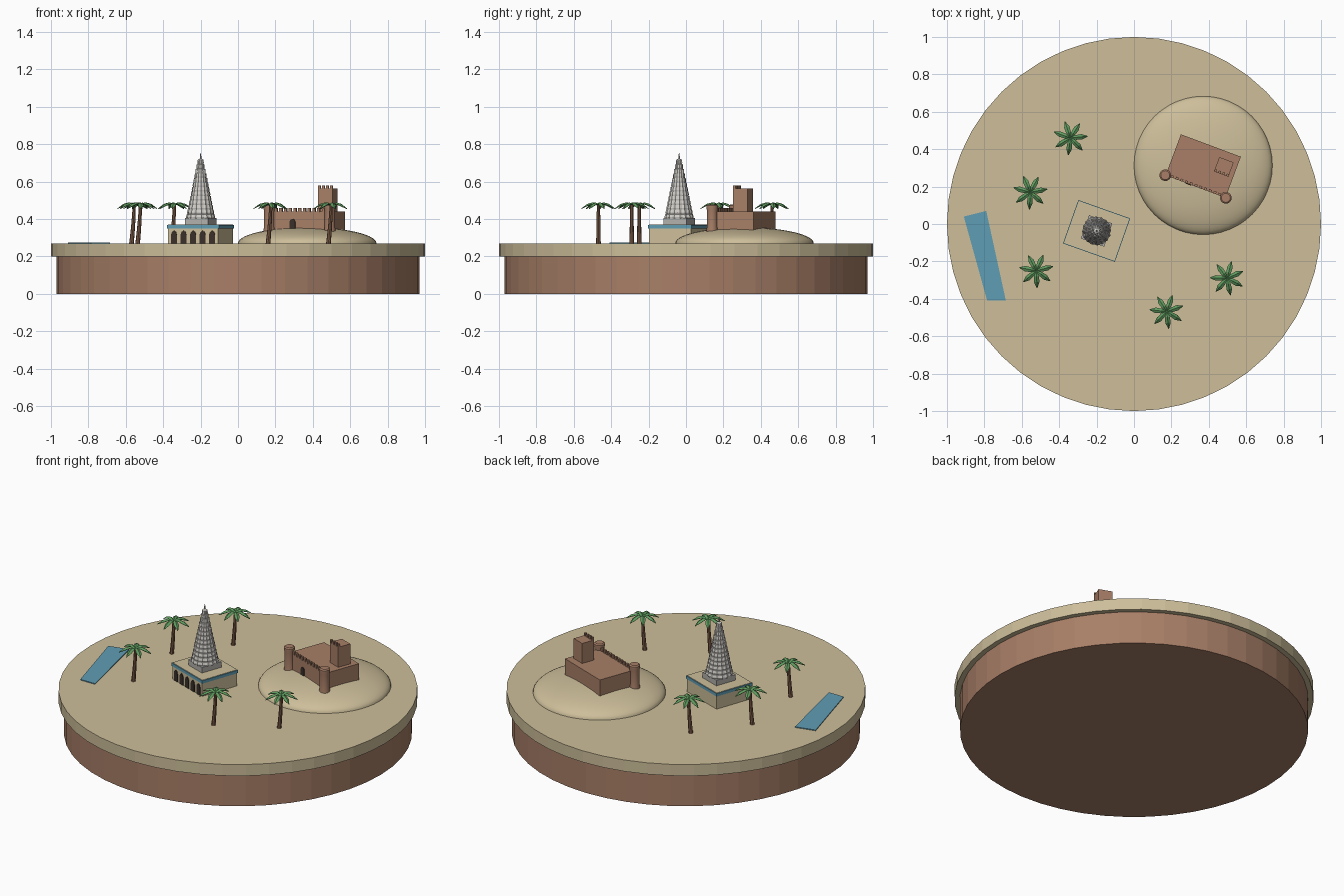
import bpy, bmesh
from math import sin, cos, pi, radians
from mathutils import Matrix, Vector

cube = bpy.data.objects.get("Cube")
if cube:
    bpy.data.objects.remove(cube)


def material(name, hex_code):
    rgb = [int(hex_code[i:i + 2], 16) / 255 for i in (0, 2, 4)]
    lin = [c / 12.92 if c < 0.04 else ((c + 0.055) / 1.055) ** 2.4 for c in rgb]
    m = bpy.data.materials.new(name)
    m.use_nodes = True
    m.diffuse_color = (*lin, 1)
    m.node_tree.nodes["Principled BSDF"].inputs["Base Color"].default_value = (*lin, 1)
    return m


SAND = material("sand", "cdbe9a")
EARTH = material("reddish earth", "a87f67")
STONE = material("pale stone", "d4d1cb")
GREY = material("grey stone", "b3b1ac")
BLUE = material("water blue", "5f9db3")
DARK = material("dark opening", "3a302b")
TRUNK = material("palm bark", "83604a")
LEAF = material("palm green", "5f9a5e")


def make(name, verts, faces, mat, place=None, smooth=None):
    mesh = bpy.data.meshes.new(name)
    mesh.from_pydata(verts, [], faces)
    bm = bmesh.new()
    bm.from_mesh(mesh)
    bmesh.ops.recalc_face_normals(bm, faces=bm.faces)
    bm.to_mesh(mesh)
    bm.free()
    mesh.materials.append(mat)
    ob = bpy.data.objects.new(name, mesh)
    bpy.context.collection.objects.link(ob)
    if place:
        ob.matrix_world = place
    if smooth:
        bpy.ops.object.select_all(action="DESELECT")
        bpy.context.view_layer.objects.active = ob
        ob.select_set(True)
        bpy.ops.object.shade_smooth_by_angle(angle=radians(smooth))
    return ob


def lathe(name, profile, n, mat, place=None, smooth=None, flute=0):
    """Closed solid of revolution; flute pulls every second side inward."""
    verts = [(r * (1 - flute * (i % 2)) * cos(2 * pi * i / n),
              r * (1 - flute * (i % 2)) * sin(2 * pi * i / n), z)
             for r, z in profile for i in range(n)]
    faces = [(k * n + i, k * n + (i + 1) % n, (k + 1) * n + (i + 1) % n, (k + 1) * n + i)
             for k in range(len(profile) - 1) for i in range(n)]
    last = (len(profile) - 1) * n
    faces += [tuple(range(n)), tuple(range(last, last + n))]
    return make(name, verts, faces, mat, place, smooth)


def prism(name, outline, low, high, mat, place=None):
    """Extrude an outline of (x, y) points from low to high."""
    n = len(outline)
    verts = [(x, y, z) for z in (low, high) for x, y in outline]
    faces = [(i, (i + 1) % n, n + (i + 1) % n, n + i) for i in range(n)]
    faces += [tuple(range(n)), tuple(range(n, 2 * n))]
    return make(name, verts, faces, mat, place)


def box(name, x, y, w, d, low, high, mat, place):
    pts = [(x + sx * w / 2, y + sy * d / 2) for sx, sy in ((-1, -1), (1, -1), (1, 1), (-1, 1))]
    return prism(name, pts, low, high, mat, place)


def site(x, y, degrees):
    return Matrix.Translation((x, y, 0)) @ Matrix.Rotation(radians(degrees), 4, "Z")


def opening(name, x, y, w, low, shoulder, top, place):
    """Thin pointed-arch plate standing on a front wall."""
    pts = [(-w / 2, low), (w / 2, low), (w / 2, shoulder), (w * 0.32, (shoulder + top) / 2 + 0.004),
           (0, top), (-w * 0.32, (shoulder + top) / 2 + 0.004), (-w / 2, shoulder)]
    upright = place @ Matrix.Translation((x, y, 0)) @ Matrix.Rotation(pi / 2, 4, "X")
    prism(name, pts, -0.001, 0.004, DARK, upright)


# Ground disc
lathe("earth_base", [(0.97, 0), (0.97, 0.2)], 48, EARTH)
lathe("sand_plate", [(1, 0.2), (1, 0.27)], 48, SAND)

# Pool
prism("pool", [(-0.91, 0.04), (-0.785, -0.41), (-0.685, -0.41), (-0.79, 0.07)], 0.268, 0.275, BLUE)

# Mound with a rounded rim
dome = [(0.37 * cos(a), 0.27 + 0.085 * sin(a)) for a in [pi / 2 * k / 14 for k in range(14)]]
lathe("mound", dome + [(0.004, 0.355)], 48, SAND, site(0.37, 0.313, 0), 50)

# Fort
fort = site(0.37, 0.31, -20.5)
box("fort_walls", 0, 0, 0.342, 0.234, 0.335, 0.44, EARTH, fort)
for i in range(11):
    box("wall_merlon", -0.135 + i * 0.027, -0.111, 0.015, 0.014, 0.438, 0.458, EARTH, fort)
box("keep", 0.105, 0.034, 0.082, 0.082, 0.43, 0.563, EARTH, fort)
for i in range(4):
    box("keep_merlon", 0.071 + i * 0.0227, 0, 0.013, 0.014, 0.56, 0.58, EARTH, fort)
tower = [(0.032, 0.325), (0.028, 0.36), (0.028, 0.445), (0.031, 0.46), (0.031, 0.472), (0.024, 0.478)]
for side in (-1, 1):
    lathe("corner_tower", tower, 20, EARTH,
          fort @ Matrix.Translation((side * 0.173, -0.117, 0)), 40)
opening("fort_gate", -0.04, -0.117, 0.032, 0.345, 0.385, 0.4, fort)

# Shrine hall with arcade and blue cornice
shrine = site(-0.2, -0.037, -19.5)
box("shrine_hall", 0, 0, 0.284, 0.238, 0.268, 0.352, SAND, shrine)
box("shrine_cornice", 0, 0, 0.294, 0.246, 0.35, 0.368, BLUE, shrine)
box("shrine_roof", 0, 0, 0.286, 0.238, 0.36, 0.37, SAND, shrine)
for i in range(5):
    opening("arcade_arch", (i - 2) * 0.054, -0.119, 0.034, 0.27, 0.315, 0.338, shrine)

# Stepped spire
box("spire_plinth", 0, 0, 0.132, 0.132, 0.368, 0.404, GREY, shrine)
tiers, steps = 13, []
for k in range(tiers):
    t = k / tiers
    r = 0.078 * (1 - t) + 0.012 * t
    z, h = 0.402 + 0.315 * t, 0.315 / tiers
    steps += [(r * 0.97, z), (r, z + h * 0.35), (r * 0.95, z + h * 0.95)]
lathe("spire", steps + [(0.006, 0.722)], 32, STONE, shrine, flute=0.06)
lathe("spire_finial", [(0.005, 0.715), (0.004, 0.735), (0.001, 0.752)], 8, GREY, shrine)


# Palms
def palm(x, y, turn):
    lathe_rings, n = 6, 8
    verts, faces = [], []
    for k in range(lathe_rings):
        t = k / (lathe_rings - 1)
        r = 0.0125 - 0.004 * t
        verts += [(x - 0.015 * (1 - t) ** 1.5 + r * cos(2 * pi * i / n),
                   y + r * sin(2 * pi * i / n), 0.265 + 0.21 * t) for i in range(n)]
    for k in range(lathe_rings - 1):
        faces += [(k * n + i, k * n + (i + 1) % n, (k + 1) * n + (i + 1) % n, (k + 1) * n + i)
                  for i in range(n)]
    faces += [tuple(range(n)), tuple(range(len(verts) - n, len(verts)))]
    make("palm_trunk", verts, faces, TRUNK, smooth=40)

    # Each frond: distance, half width, height along a folded, drooping blade
    blade = [(0, 0.003, 0.474), (0.03, 0.012, 0.487), (0.06, 0.014, 0.479), (0.092, 0.001, 0.455)]
    verts, faces = [], []
    for f in range(7):
        spin = Matrix.Rotation(turn + f * 2 * pi / 7, 3, "Z")
        start = len(verts)
        for d, w, z in blade:
            for s in (-1, 0, 1):
                verts.append(spin @ Vector((d, s * w, z - abs(s) * w * 0.55)) + Vector((x, y, 0)))
        faces += [(start + 3 * k + s, start + 3 * k + s + 1, start + 3 * k + s + 4, start + 3 * k + s + 3)
                  for k in range(3) for s in (0, 1)]
    fronds = make("palm_fronds", verts, faces, LEAF)
    solid = fronds.modifiers.new("thickness", "SOLIDIFY")
    solid.thickness = 0.003
    solid.offset = 0


for i, (x, y) in enumerate([(-0.34, 0.46), (-0.555, 0.17), (-0.522, -0.25), (0.175, -0.468), (0.498, -0.29)]):
    palm(x, y, 0.1 + 0.08 * i)
